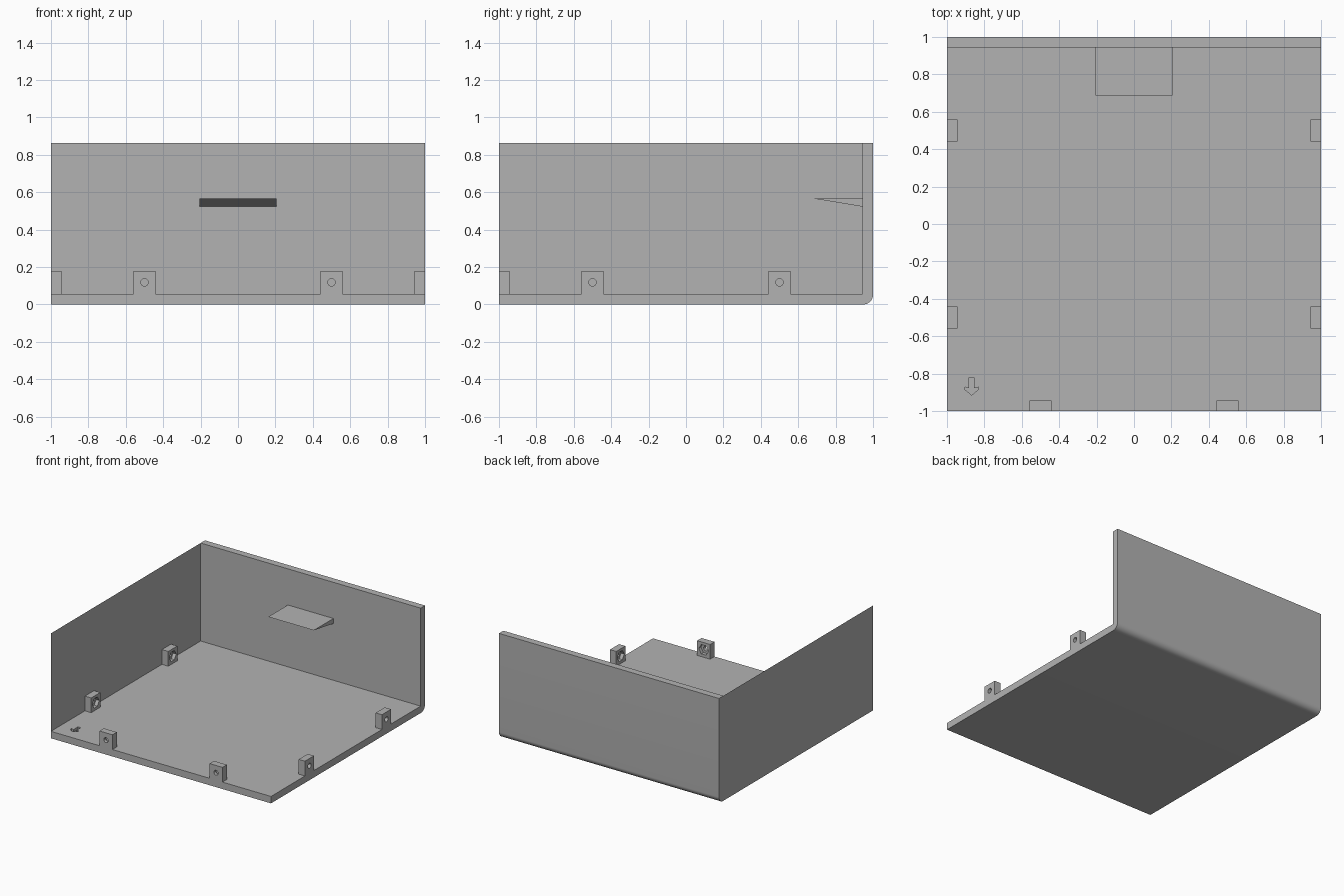
import bpy, bmesh, math
from mathutils import Matrix, Vector

if "Cube" in bpy.data.objects:
    bpy.data.objects.remove(bpy.data.objects["Cube"])

T = 0.057      # panel thickness
H = 0.862      # overall height
R = 0.052      # outer corner radius

grey = bpy.data.materials.new("plain grey")
grey.diffuse_color = (0.45, 0.45, 0.45, 1)
grey.use_nodes = True
grey.node_tree.nodes["Principled BSDF"].inputs["Base Color"].default_value = grey.diffuse_color


def make(name, bm):
    me = bpy.data.meshes.new(name)
    bm.normal_update()
    bm.to_mesh(me)
    bm.free()
    me.materials.append(grey)
    ob = bpy.data.objects.new(name, me)
    bpy.context.collection.objects.link(ob)
    return ob


def prism(name, points, direction):
    """Extrude a closed 3D outline along a direction."""
    bm = bmesh.new()
    face = bm.faces.new([bm.verts.new(p) for p in points])
    new = bmesh.ops.extrude_face_region(bm, geom=[face])["geom"]
    bmesh.ops.translate(bm, vec=Vector(direction),
                        verts=[v for v in new if isinstance(v, bmesh.types.BMVert)])
    bmesh.ops.recalc_face_normals(bm, faces=bm.faces)
    return make(name, bm)


def box(name, lo, hi):
    pts = [(lo[0], lo[1], lo[2]), (hi[0], lo[1], lo[2]),
           (hi[0], hi[1], lo[2]), (lo[0], hi[1], lo[2])]
    return prism(name, pts, (0, 0, hi[2] - lo[2]))


def cut(ob, cutter):
    mod = ob.modifiers.new("cut", "BOOLEAN")
    mod.operation, mod.solver, mod.object = "DIFFERENCE", "EXACT", cutter
    bpy.context.view_layer.objects.active = ob
    bpy.ops.object.modifier_apply(modifier=mod.name)
    bpy.data.objects.remove(cutter)


# Floor and back panel: one L profile with a rounded outer corner
profile = [(-1, 0)]
for i in range(13):
    a = -math.pi / 2 + i * math.pi / 24
    profile.append((1 - R + R * math.cos(a), R + R * math.sin(a)))
profile += [(1, H), (1 - T, H), (1 - T, T), (-1, T)]
shell = prism("floor_and_back", [(-1, y, z) for y, z in profile], (2, 0, 0))

# Small engraved arrow in the front left floor corner
half = [(0.013, -0.82), (0.013, -0.878), (0.036, -0.872), (0.036, -0.885)]
outline = half + [(0, -0.915)] + [(-x, y) for x, y in reversed(half)]
cut(shell, prism("arrow_cutter", [(x - 0.868, y, T - 0.02) for x, y in outline], (0, 0, 0.05)))

bpy.ops.object.select_all(action="DESELECT")
shell.select_set(True)
bpy.context.view_layer.objects.active = shell
bpy.ops.object.shade_smooth_by_angle(angle=math.radians(30))

# Left side: a sheet without thickness
bm = bmesh.new()
bm.faces.new([bm.verts.new(p) for p in
              [(-1, -1, T), (-1, -1, H), (-1, 1 - T, H), (-1, 1 - T, T)]])
make("left_sheet", bm)

# Wedge shelf on the back panel
prism("wedge_shelf", [(-0.207, 0.688, 0.565), (-0.207, 1 - T, 0.565), (-0.207, 1 - T, 0.523)],
      (0.414, 0, 0))


def ring(radius, sides, y, z):
    return [(radius * math.cos(2 * math.pi * i / sides), y,
             z + radius * math.sin(2 * math.pi * i / sides)) for i in range(sides)]


# Screw tabs: small through hole, wider hexagonal pocket on the inner face
def tab(name, along, turn):
    zc = 0.118
    ob = box(name, (-0.059, -1, T), (0.059, -1 + T, 0.178))
    cut(ob, prism("hole_cutter", ring(0.02, 24, -1.05, zc), (0, 0.2, 0)))
    cut(ob, prism("pocket_cutter", ring(0.044, 6, -1 + T * 0.5, zc), (0, 0.1, 0)))
    ob.data.transform(Matrix.Rotation(turn, 4, "Z") @ Matrix.Translation((along, 0, 0)))


for side, turn in (("front", 0), ("right", math.pi / 2), ("left", -math.pi / 2)):
    for n, along in enumerate((-0.5, 0.5), 1):
        tab(f"{side}_tab_{n}", along, turn)
